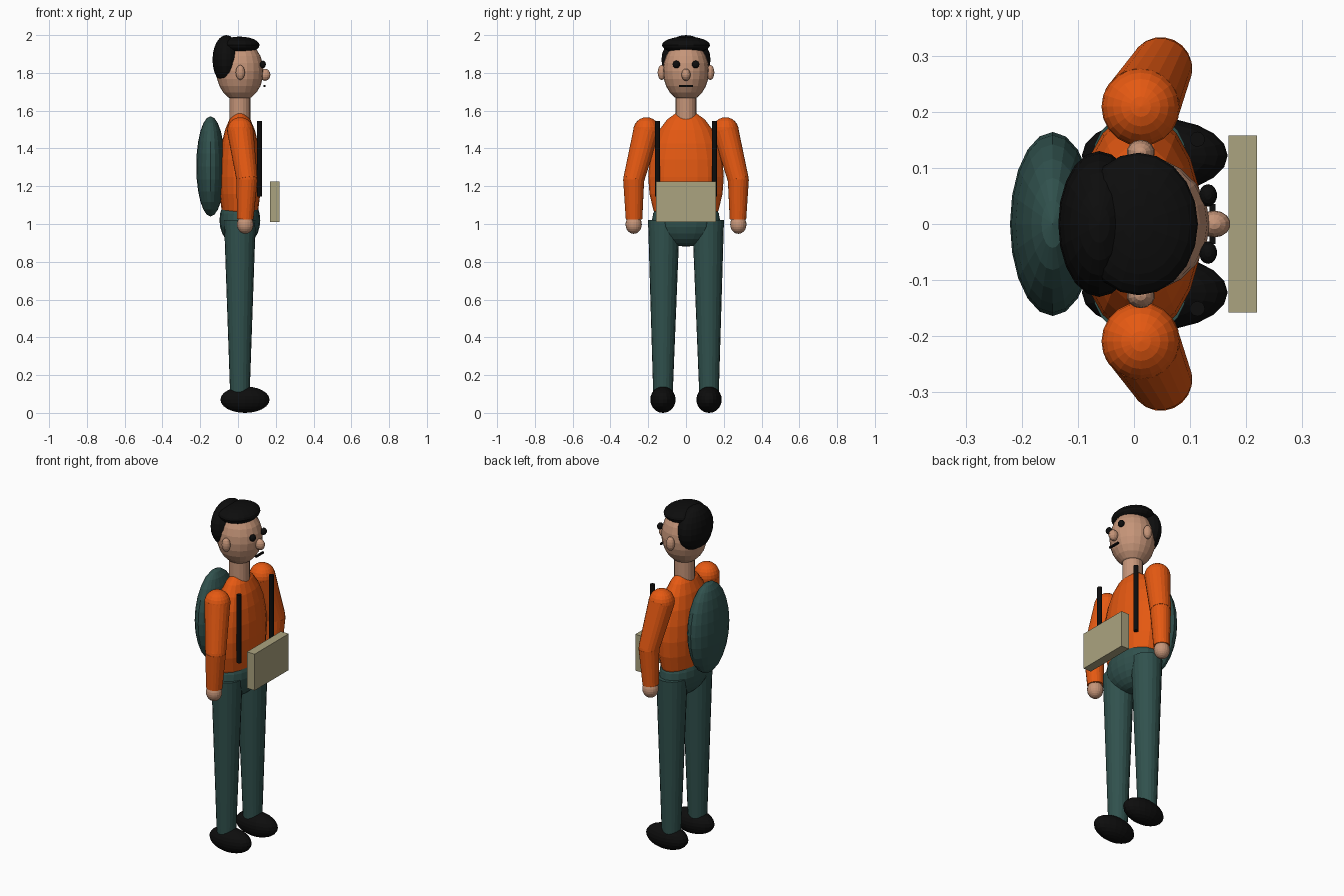
import bpy
from mathutils import Vector

cube = bpy.data.objects.get("Cube")
if cube:
    bpy.data.objects.remove(cube, do_unlink=True)


def make_material(name, rgb):
    m = bpy.data.materials.new(name)
    m.use_nodes = True
    color = (*rgb, 1)
    m.diffuse_color = color
    bsdf = next(n for n in m.node_tree.nodes if n.type == 'BSDF_PRINCIPLED')
    bsdf.inputs["Base Color"].default_value = color
    return m


skin = make_material("skin", (0.56, 0.30, 0.19))
orange = make_material("orange_cloth", (0.79, 0.10, 0.006))
green = make_material("dark_green_cloth", (0.03, 0.083, 0.075))
black = make_material("black", (0.004, 0.004, 0.004))
beige = make_material("beige_board", (0.41, 0.37, 0.215))


def finish(name, mat):
    ob = bpy.context.object
    ob.name = ob.data.name = name
    ob.data.materials.append(mat)
    return ob


def ellipsoid(name, loc, radii, mat, segs=20, rings=12):
    bpy.ops.mesh.primitive_uv_sphere_add(segments=segs, ring_count=rings, radius=1, location=loc)
    bpy.context.object.scale = radii
    return finish(name, mat)


def limb(name, start, end, r_start, r_end, mat, sides=20):
    a, b = Vector(start), Vector(end)
    bpy.ops.mesh.primitive_cone_add(vertices=sides, radius1=r_start, radius2=r_end,
                                    depth=(b - a).length, location=(a + b) / 2)
    ob = finish(name, mat)
    ob.rotation_euler = (b - a).to_track_quat('Z', 'Y').to_euler()
    return ob


def box(name, loc, size, mat):
    bpy.ops.mesh.primitive_cube_add(size=1, location=loc)
    bpy.context.object.scale = size
    return finish(name, mat)


# Body, facing +x
ellipsoid("pelvis", (0.01, 0, 1.02), (0.108, 0.18, 0.14), green)
ellipsoid("torso", (0.01, 0, 1.25), (0.112, 0.2, 0.35), orange)
limb("neck", (0.01, 0, 1.54), (0.01, 0, 1.72), 0.055, 0.055, skin)

# Head
ellipsoid("head", (0.01, 0, 1.81), (0.125, 0.122, 0.16), skin)
ellipsoid("back_hair", (-0.062, 0, 1.87), (0.073, 0.13, 0.13), black)
ellipsoid("top_hair", (0.008, 0, 1.947), (0.106, 0.127, 0.045), black)
ellipsoid("nose", (0.143, 0, 1.79), (0.029, 0.024, 0.032), skin, 14, 8)
box("mouth", (0.14, 0, 1.73), (0.01, 0.072, 0.01), black)

# Mirrored parts
for side, s in (("left", 1), ("right", -1)):
    ellipsoid(side + "_ear", (0.012, s * 0.128, 1.802), (0.025, 0.022, 0.04), skin, 14, 8)
    ellipsoid(side + "_eye", (0.132, s * 0.051, 1.845), (0.016, 0.02, 0.02), black, 14, 8)

    shoulder = (0.012, s * 0.209, 1.495)
    elbow = (0.048, s * 0.277, 1.235)
    wrist = (0.038, s * 0.275, 1.025)
    ellipsoid(side + "_shoulder", shoulder, (0.07, 0.07, 0.07), orange)
    limb(side + "_upper_arm", shoulder, elbow, 0.07, 0.056, orange)
    ellipsoid(side + "_elbow", elbow, (0.055, 0.055, 0.055), orange)
    limb(side + "_forearm", elbow, wrist, 0.056, 0.044, orange)
    ellipsoid(side + "_hand", (0.038, s * 0.277, 0.998), (0.044, 0.043, 0.05), skin)

    limb(side + "_leg", (0.01, s * 0.122, 0.08), (0.01, s * 0.117, 1.02), 0.051, 0.084, green)
    ellipsoid(side + "_shoe", (0.037, s * 0.122, 0.07), (0.13, 0.067, 0.07), black)

    limb(side + "_strap", (0.113, s * 0.151, 1.145), (0.113, s * 0.151, 1.545),
         0.0135, 0.0135, black, 12)

# Gear
ellipsoid("backpack", (-0.145, 0, 1.305), (0.076, 0.164, 0.265), green)
box("held_board", (0.194, 0, 1.117), (0.051, 0.316, 0.214), beige)
